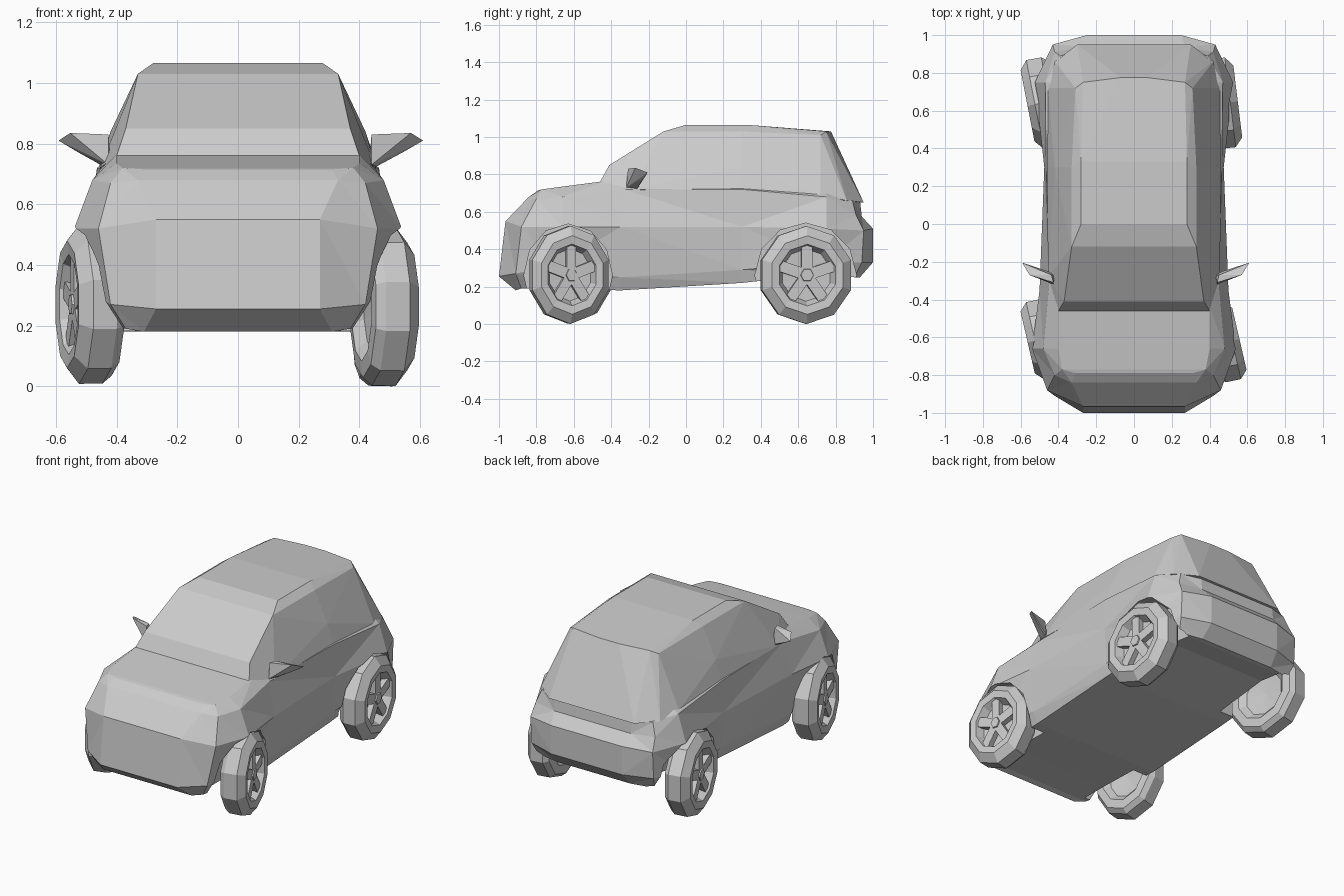
import bpy, bmesh, math
from mathutils import Matrix

if "Cube" in bpy.data.objects:
    bpy.data.objects.remove(bpy.data.objects["Cube"])


def finish(bm, name):
    bmesh.ops.recalc_face_normals(bm, faces=bm.faces)
    mesh = bpy.data.meshes.new(name)
    bm.to_mesh(mesh)
    bm.free()
    obj = bpy.data.objects.new(name, mesh)
    bpy.context.collection.objects.link(obj)
    return obj


def hull(name, points, mirror=True):
    bm = bmesh.new()
    for x, y, z in points:
        bm.verts.new((x, y, z))
        if mirror:
            bm.verts.new((-x, y, z))
    bmesh.ops.convex_hull(bm, input=bm.verts)
    loose = [v for v in bm.verts if not v.link_faces]
    bmesh.ops.delete(bm, geom=loose, context='VERTS')
    return finish(bm, name)


# Lower body: horizontal outlines (front to rear, right half) lofted upward
floor = [(.31, -.91, .18), (.37, -.88, .19), (.42, -.68, .19), (.44, -.35, .18),
         (.44, .3, .22), (.45, .75, .27), (.41, .9, .25), (.26, .93, .25)]
bumper = [(.27, -1, .255), (.42, -.91, .27), (.49, -.70, .31), (.47, -.35, .25),
          (.46, .3, .29), (.50, .75, .33), (.43, .94, .33), (.25, 1, .33)]
waist = [(.27, -.965, .55), (.46, -.88, .52), (.54, -.66, .52), (.50, -.35, .52),
         (.475, .3, .52), (.525, .75, .51), (.43, .95, .50), (.25, 1, .51)]
belt = [(.33, -.84, .68), (.42, -.80, .67), (.48, -.66, .68), (.45, -.33, .72),
        (.465, .3, .72), (.47, .75, .68), (.42, .91, .58), (.27, .94, .575)]
deck = [(.31, -.79, .715), (.38, -.77, .72), (.40, -.66, .735), (.40, -.43, .765),
        (.42, .3, .75), (.41, .75, .72), (.39, .89, .66), (.27, .93, .66)]

bm = bmesh.new()
rings = []
for row in (floor, bumper, waist, belt, deck):
    loop = row + [(-x, y, z) for x, y, z in reversed(row)]
    rings.append([bm.verts.new(p) for p in loop])
count = len(rings[0])
for low, high in zip(rings, rings[1:]):
    for i in range(count):
        j = (i + 1) % count
        bm.faces.new((low[i], low[j], high[j], high[i]))
for ring in (rings[0], rings[-1]):
    for i in range(count // 2 - 1):
        bm.faces.new((ring[i], ring[i + 1], ring[-i - 2], ring[-i - 1]))
bmesh.ops.triangulate(bm, faces=bm.faces)
body = finish(bm, "lower_body")

# Cabin: windscreen, roof and tailgate
hull("cabin", [(.40, -.46, .76), (.37, -.41, .85), (.455, -.28, .72), (.46, .3, .72),
               (.455, .72, .69), (.42, .86, .66), (.30, .95, .65), (.33, -.12, 1.03),
               (.28, 0, 1.065), (.28, .33, 1.065), (.33, .30, 1.03), (.27, .75, 1.03),
               (.07, .775, 1.03), (.31, .72, 1.01), (.42, .3, .84)])

# Wheel arches (the front ones are narrower)
bm = bmesh.new()
for y, z, r, squash in ((-.63, .26, .275, .86), (.64, .26, .28, .97)):
    for side in (-1, 1):
        m = (Matrix.Translation((side * .53, y, z)) @ Matrix.Diagonal((1, squash, 1, 1))
             @ Matrix.Rotation(math.pi / 2, 4, 'Y'))
        bmesh.ops.create_cone(bm, cap_ends=True, segments=12, radius1=r, radius2=r,
                              depth=.38, matrix=m)
cutter = finish(bm, "arch_cutter")
cutter.hide_render = True
cutter.display_type = 'WIRE'
mod = body.modifiers.new("arches", 'BOOLEAN')
mod.operation = 'DIFFERENCE'
mod.object = cutter

# Wheel: turned tyre with a dished rim, hub and five spokes
bm = bmesh.new()
profile = [(-.03, 0), (-.045, .14), (-.08, .18), (-.075, .235), (-.045, .26), (.035, .262),
           (.075, .21), (.07, .165), (.02, .14), (.015, 0)]
verts = [bm.verts.new((x, 0, -r)) for x, r in profile]
edges = [bm.edges.new(pair) for pair in zip(verts, verts[1:])]
bmesh.ops.spin(bm, geom=verts + edges, cent=(0, 0, 0), axis=(1, 0, 0),
               angle=2 * math.pi, steps=10, use_merge=True)
bmesh.ops.remove_doubles(bm, verts=bm.verts, dist=.0005)
bmesh.ops.create_cone(bm, cap_ends=True, segments=6, radius1=.055, radius2=.035, depth=.06,
                      matrix=Matrix.Translation((.035, 0, 0)) @ Matrix.Rotation(math.pi / 2, 4, 'Y'))
for k in range(5):
    m = (Matrix.Rotation(k * math.tau / 5, 4, 'X') @ Matrix.Translation((.04, 0, .1))
         @ Matrix.Diagonal((.035, .06, .16, 1)))
    bmesh.ops.create_cube(bm, size=1, matrix=m)
wheel = finish(bm, "wheel_front_right")

# Four wheels, each slightly turned: x, y, z, turn, length scale
places = [("wheel_front_right", .485, -.625, .263, 13, .84),
          ("wheel_front_left", -.49, -.61, .27, 13, .84),
          ("wheel_rear_right", .475, .64, .262, 7, .96),
          ("wheel_rear_left", -.49, .64, .27, 11, .96)]
for name, x, y, z, turn, stretch in places:
    obj = wheel
    if name != wheel.name:
        obj = bpy.data.objects.new(name, wheel.data)
        bpy.context.collection.objects.link(obj)
    obj.location = (x, y, z)
    obj.rotation_euler.z = math.radians(turn) + (math.pi if x < 0 else 0)
    obj.scale.y = stretch

# Door mirrors
for side, name in ((1, "mirror_right"), (-.97, "mirror_left")):
    pts = [(.44, -.31, .83), (.45, -.27, .83), (.57, -.27, .835), (.61, -.205, .81),
           (.55, -.23, .775), (.47, -.25, .74), (.44, -.32, .73), (.43, -.27, .71)]
    hull(name, [(side * x, y, z) for x, y, z in pts], mirror=False)
